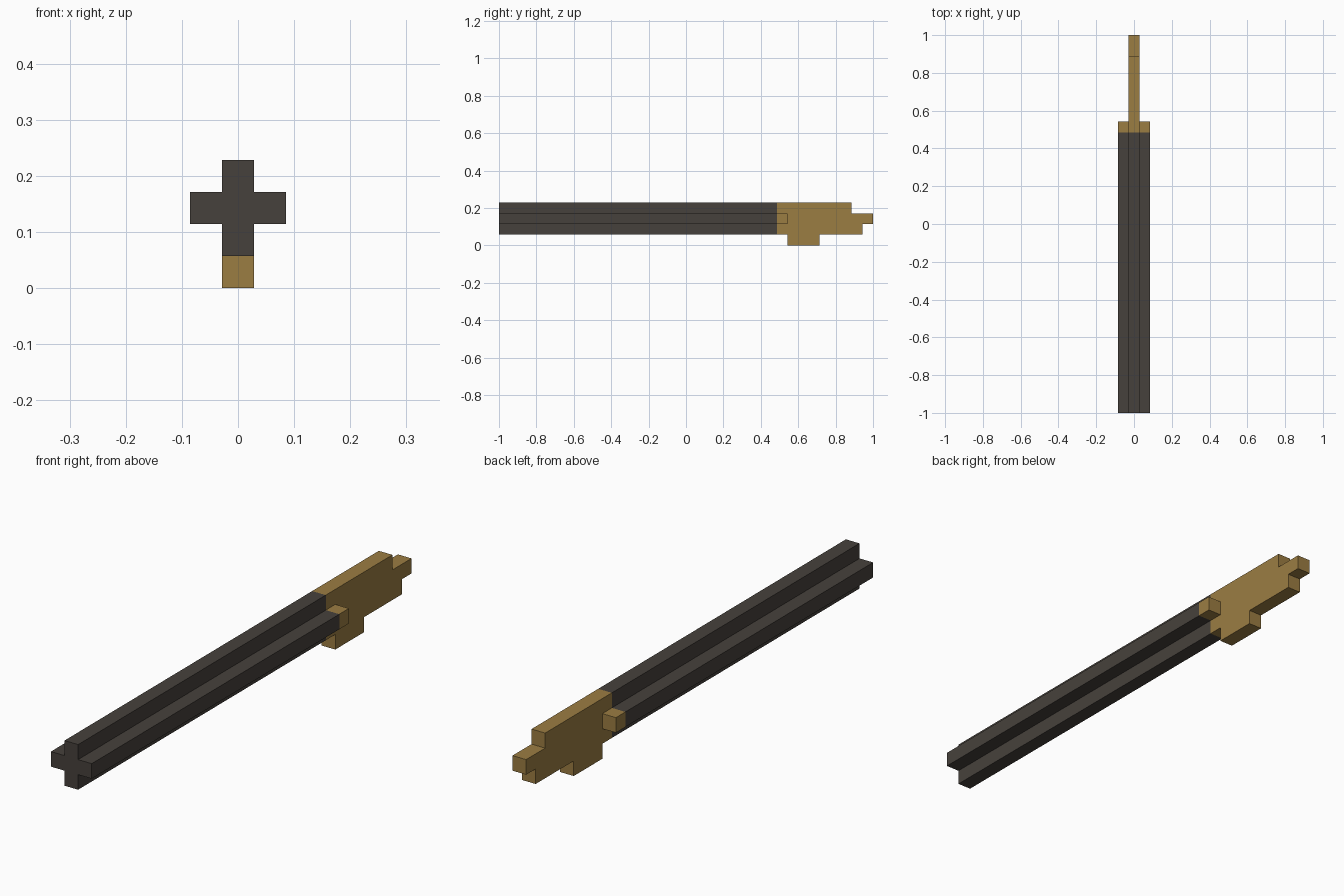
import bpy
import bmesh
from mathutils import Vector

cube = bpy.data.objects.get("Cube")
if cube:
    bpy.data.objects.remove(cube, do_unlink=True)

U = 2 / 35          # one block of the grid
HALF = U / 2


def make_material(name, rgb):
    mat = bpy.data.materials.new(name)
    mat.use_nodes = True
    color = (*rgb, 1)
    mat.diffuse_color = color
    mat.node_tree.nodes["Principled BSDF"].inputs["Base Color"].default_value = color
    return mat


def extrude_profile(name, points, direction, mat):
    """Fill a closed outline and extrude it into a solid."""
    bm = bmesh.new()
    face = bm.faces.new([bm.verts.new(p) for p in points])
    result = bmesh.ops.extrude_face_region(bm, geom=[face], use_keep_orig=True)
    moved = [g for g in result["geom"] if isinstance(g, bmesh.types.BMVert)]
    bmesh.ops.translate(bm, verts=moved, vec=Vector(direction))
    bmesh.ops.recalc_face_normals(bm, faces=bm.faces)
    mesh = bpy.data.meshes.new(name)
    bm.to_mesh(mesh)
    bm.free()
    mesh.materials.append(mat)
    obj = bpy.data.objects.new(name, mesh)
    bpy.context.collection.objects.link(obj)
    return obj


dark = make_material("dark iron", (0.062, 0.053, 0.045))
gold = make_material("golden wood", (0.33, 0.205, 0.055))

# Barrel: plus-shaped section running front to back
a, b = 0.5, 1.5
cross = [(a, a), (b, a), (b, -a), (a, -a), (a, -b), (-a, -b),
         (-a, -a), (-b, -a), (-b, a), (-a, a), (-a, b), (a, b)]
extrude_profile("barrel", [(x * U, -1, (z + 2.5) * U) for x, z in cross],
                (0, 26 * U, 0), dark)

# Stock: stepped side outline with the grip tab below
outline = [(26, 1), (27, 1), (27, 0), (30, 0), (30, 1), (34, 1), (34, 2),
           (35, 2), (35, 3), (33, 3), (33, 4), (26, 4)]
extrude_profile("stock", [(-HALF, y * U - 1, z * U) for y, z in outline],
                (U, 0, 0), gold)

# Side lugs just behind the barrel
for side, name in ((1, "left_lug"), (-1, "right_lug")):
    square = [(26, 2), (27, 2), (27, 3), (26, 3)]
    extrude_profile(name, [(side * HALF, y * U - 1, z * U) for y, z in square],
                    (side * U, 0, 0), gold)
